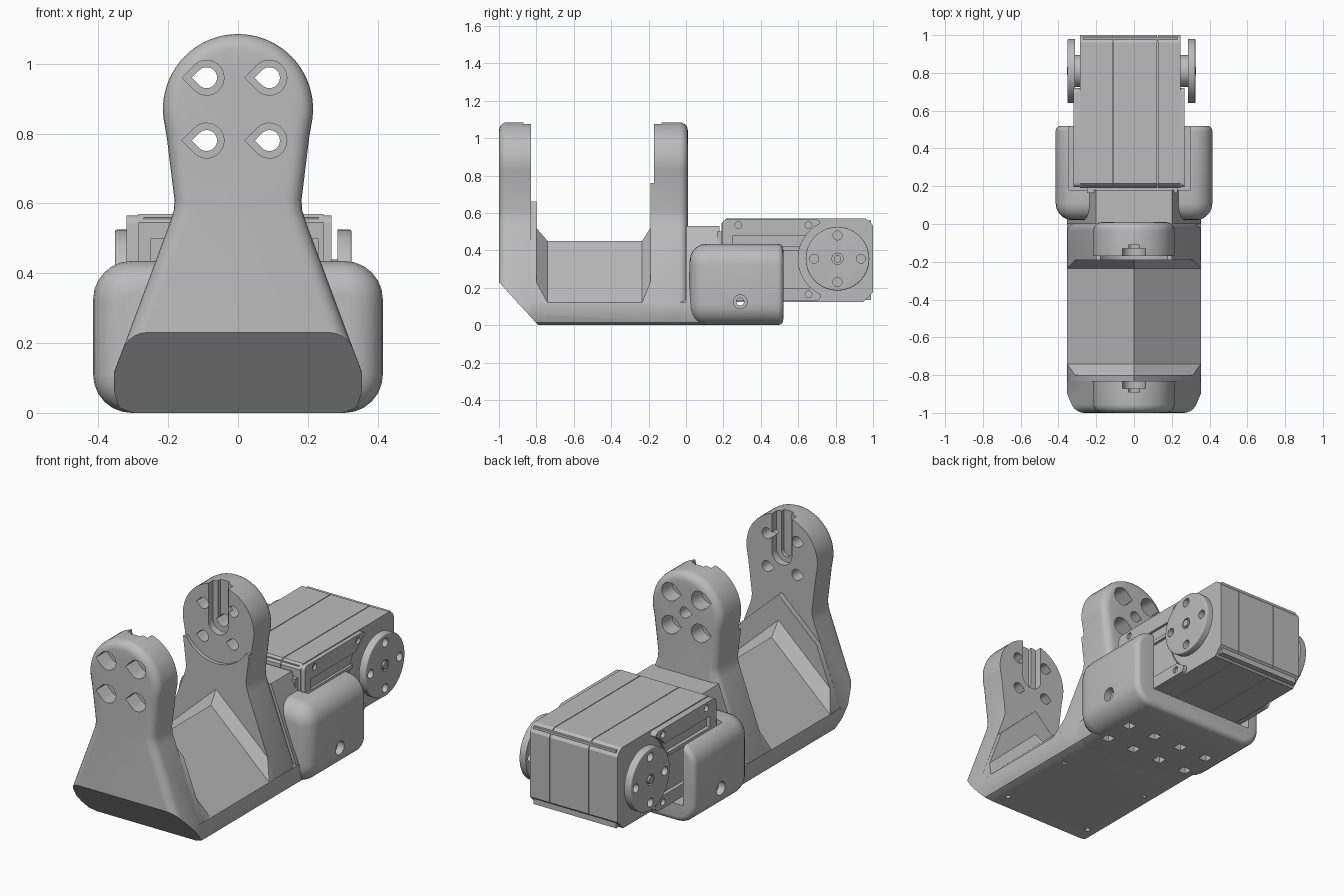
import bpy, bmesh
from math import sin, cos, radians

cube = bpy.data.objects.get("Cube")
if cube:
    bpy.data.objects.remove(cube, do_unlink=True)

grey = bpy.data.materials.new("mid_grey")
grey.use_nodes = True
grey.diffuse_color = (0.5, 0.5, 0.5, 1)
grey.node_tree.nodes["Principled BSDF"].inputs["Base Color"].default_value = (0.5, 0.5, 0.5, 1)
parts, cutters = [], []


def prism(name, pts, axis, a, b, end=None, bevel_a=0, bevel_b=0, cutter=False):
    """Extrude a 2D outline along an axis; end is an optional second outline."""
    place = {"x": lambda u, v, w: (w, u, v), "y": lambda u, v, w: (u, w, v),
             "z": lambda u, v, w: (u, v, w)}[axis]
    bm = bmesh.new()
    lo = [bm.verts.new(place(u, v, a)) for u, v in pts]
    hi = [bm.verts.new(place(u, v, b)) for u, v in (end or pts)]
    caps = [bm.faces.new(lo), bm.faces.new(hi)]
    n = len(pts)
    for i in range(n):
        j = (i + 1) % n
        bm.faces.new((lo[i], lo[j], hi[j], hi[i]))
    bmesh.ops.recalc_face_normals(bm, faces=bm.faces)
    for cap, size in zip(caps, (bevel_a, bevel_b)):
        if size:
            bmesh.ops.bevel(bm, geom=list(cap.edges), offset=size, segments=5,
                            profile=0.5, affect="EDGES", clamp_overlap=False)
    mesh = bpy.data.meshes.new(name)
    bm.to_mesh(mesh)
    bm.free()
    mesh.materials.append(grey)
    obj = bpy.data.objects.new(name, mesh)
    bpy.context.scene.collection.objects.link(obj)
    obj.hide_render = cutter
    (cutters if cutter else parts).append(obj)
    return obj


def cutter(pts, axis, a, b):
    return prism("cutter", pts, axis, a, b, cutter=True)


def cut(obj, tools):
    for tool in tools:
        mod = obj.modifiers.new("cut", "BOOLEAN")
        mod.operation, mod.solver, mod.object = "DIFFERENCE", "EXACT", tool
    dg = bpy.context.evaluated_depsgraph_get()
    mesh = bpy.data.meshes.new_from_object(obj.evaluated_get(dg))
    obj.modifiers.clear()
    obj.data = mesh


def arc(u, v, r, start, stop, n):
    return [(u + r * cos(radians(start + (stop - start) * i / n)),
             v + r * sin(radians(start + (stop - start) * i / n))) for i in range(n + 1)]


def ring(u, v, r, n=32):
    return arc(u, v, r, 0, 360, n)[:-1]


def rect(u0, u1, v0, v1):
    return [(u0, v0), (u1, v0), (u1, v1), (u0, v1)]


def round_rect(u0, u1, v0, v1, r):
    return (arc(u1 - r, v0 + r, r, -90, 0, 6) + arc(u1 - r, v1 - r, r, 0, 90, 6)
            + arc(u0 + r, v1 - r, r, 90, 180, 6) + arc(u0 + r, v0 + r, r, 180, 270, 6))


def teardrop(u, v, r):
    return arc(u, v, r, -135, 135, 20) + [(u - r * 1.414, v)]


def slot(w):
    return arc(0, PIVOT, w, 180, 360, 14) + [(w, 1.3), (-w, 1.3)]


def mirrored(half):
    return half + [(-u, v) for u, v in reversed(half) if abs(u) > 1e-4]


PIVOT = 0.87
FOOT = [(0.30, 0), (0.34, 0.015), (0.355, 0.06), (0.355, 0.115)]
NECK = [(0.195, 0.545), (0.184, 0.58), (0.182, 0.61), (0.204, 0.79)]
plate_outline = mirrored(FOOT + NECK + arc(0, PIVOT, 0.215, -12, 90, 20))


def roof(u, v, peak):
    return mirrored(FOOT + [(u, v), (0, peak)])


# Bracket: two upright plates, ridged base and sloping collars
front_plate = prism("front_plate", plate_outline, "y", -1, -0.83, bevel_a=0.045)
back_plate = prism("back_plate", plate_outline, "y", -0.17, 0.01, bevel_b=0.045)
ridge = roof(0.354, 0.12, 0.45)
base = prism("ridged_base", ridge, "y", -0.84, 0.02)
front_gusset = prism("front_gusset", roof(0.231, 0.445, 0.66), "y", -0.84, -0.80)
front_collar = prism("front_collar", roof(0.312, 0.23, 0.52), "y", -0.80, -0.74, end=ridge)
back_gusset = prism("back_gusset", mirrored(FOOT + NECK[:3] + [(0.2, 0.76)]) , "y", -0.19, -0.16)
prism("back_collar", roof(0.312, 0.23, 0.52), "y", -0.19, -0.235, end=ridge)
shelf = prism("rear_shelf", mirrored(FOOT + [(0.20, 0.53)]), "y", 0, 0.18)

slope = cutter([(-1.2, 0.449), (-1.2, -0.0986), (-0.7, -0.0986)], "x", -1, 1)
for part in (front_gusset, front_collar):
    cut(part, [slope])
cut(back_gusset, [cutter(ring(0, PIVOT, 0.21, 48), "y", -0.3, -0.1)])

# Screw holes and cable slots in the plates
bolts = [(u, v) for u in (-0.09, 0.09) for v in (0.78, 0.96)]
front_tools = [slope, cutter(slot(0.06), "y", -0.87, -0.7), cutter(slot(0.03), "y", -0.89, -0.7)]
back_tools = [cutter(slot(0.06), "y", -0.3, -0.13), cutter(slot(0.03), "y", -0.3, -0.11),
              cutter(teardrop(0, PIVOT, 0.03), "y", -0.3, 0.1)]
for u, v in bolts:
    front_tools += [cutter(teardrop(u, v, 0.05), "y", -1.1, -0.91),
                    cutter(teardrop(u, v, 0.03), "y", -1.1, -0.7)]
    back_tools += [cutter(teardrop(u, v, 0.05), "y", -0.08, 0.1),
                   cutter(teardrop(u, v, 0.03), "y", -0.3, 0.1)]
cut(front_plate, front_tools)
cut(back_plate, back_tools)

# Motor cradle with two cheeks and a floor
cradle = prism("motor_cradle", round_rect(-0.415, 0.415, 0, 0.435, 0.11), "y",
               0.02, 0.52, bevel_a=0.09, bevel_b=0.03)
cradle_tools = [cutter(rect(-0.345, 0.30, 0.10, 0.7), "y", 0.18, 0.7)]
for side in (-1, 1):
    cradle_tools += [cutter(ring(0.29, 0.125, 0.037), "x", side * 0.375, side * 0.6),
                     cutter(ring(0.29, 0.125, 0.02), "x", side * 0.28, side * 0.6)]

# Underside vents and small screw holes
vents = [cutter(rect(u - 0.025, u + 0.025, v - 0.025, v + 0.025), "z", -0.1, 0.06)
         for u in (-0.26, -0.087, 0.087, 0.26) for v in (0.10, 0.27)]
cut(cradle, cradle_tools + vents)
cut(shelf, vents)
cut(base, [slope] + [cutter(ring(u, v, 0.014, 12), "z", -0.1, 0.05)
                     for u in (-0.27, 0.27) for v in (-0.70, -0.24)])

# Motor case: three slices with fine seams around a core
case = [(0.19, 0.14), (0.205, 0.125), (0.95, 0.125), (1.0, 0.175),
        (1.0, 0.53), (0.985, 0.555), (0.96, 0.57), (0.215, 0.57), (0.19, 0.545)]
for name, a, b in (("motor_case_right", -0.285, -0.112), ("motor_case_middle", -0.108, 0.123),
                   ("motor_case_left", 0.127, 0.245)):
    prism(name, case, "x", a, b)
prism("motor_core", rect(0.2, 0.99, 0.135, 0.56), "x", -0.27, 0.23)
prism("motor_front_flange", rect(0.165, 0.2, 0.2, 0.5), "x", -0.25, 0.23)

# Side frames and output discs
HUB = (0.81, 0.355)
screws = [(0.28, 0.535), (0.655, 0.535), (0.655, 0.165)]
for side, face, rim, disc_in, disc_out in (("left", 0.24, 0.268, 0.285, 0.325),
                                           ("right", -0.28, -0.32, -0.312, -0.352)):
    s = 1 if face > 0 else -1
    frame = prism(side + "_motor_frame", round_rect(0.195, 0.72, 0.13, 0.565, 0.025), "x", face, rim)
    mid = (face + rim) / 2
    cut(frame, [cutter(ring(*HUB, 0.21, 64), "x", face - s * 0.1, rim + s * 0.1),
                cutter(rect(0.22, 0.66, 0.2, 0.40), "x", mid, rim + s * 0.1),
                cutter(rect(0.25, 0.66, 0.42, 0.48), "x", mid, rim + s * 0.1)]
        + [cutter(ring(u, v, 0.018, 16), "x", mid, rim + s * 0.1) for u, v in screws])
    prism(side + "_hub", ring(*HUB, 0.085), "x", face, disc_in + s * 0.01)
    disc = prism(side + "_output_disc", ring(*HUB, 0.17, 64), "x", disc_in, disc_out, bevel_b=0.006)
    holes = [(HUB[0] + du, HUB[1] + dv) for du, dv in
             ((0.125, 0), (-0.125, 0), (0, 0.125), (0, -0.125))]
    cut(disc, [cutter(ring(u, v, 0.024, 20), "x", disc_in - s * 0.1, disc_out + s * 0.1)
               for u, v in holes]
        + [cutter(ring(*HUB, 0.03, 20), "x", disc_out - s * 0.012, disc_out + s * 0.1)])
    prism(side + "_disc_screw", ring(*HUB, 0.02, 16), "x", disc_in, disc_out + s * 0.004)

for tool in cutters:
    bpy.data.objects.remove(tool, do_unlink=True)

# Smooth the rounded areas and keep hard edges crisp
bpy.ops.object.select_all(action="DESELECT")
for part in parts:
    part.select_set(True)
bpy.context.view_layer.objects.active = parts[0]
bpy.ops.object.shade_smooth_by_angle(angle=radians(30))
